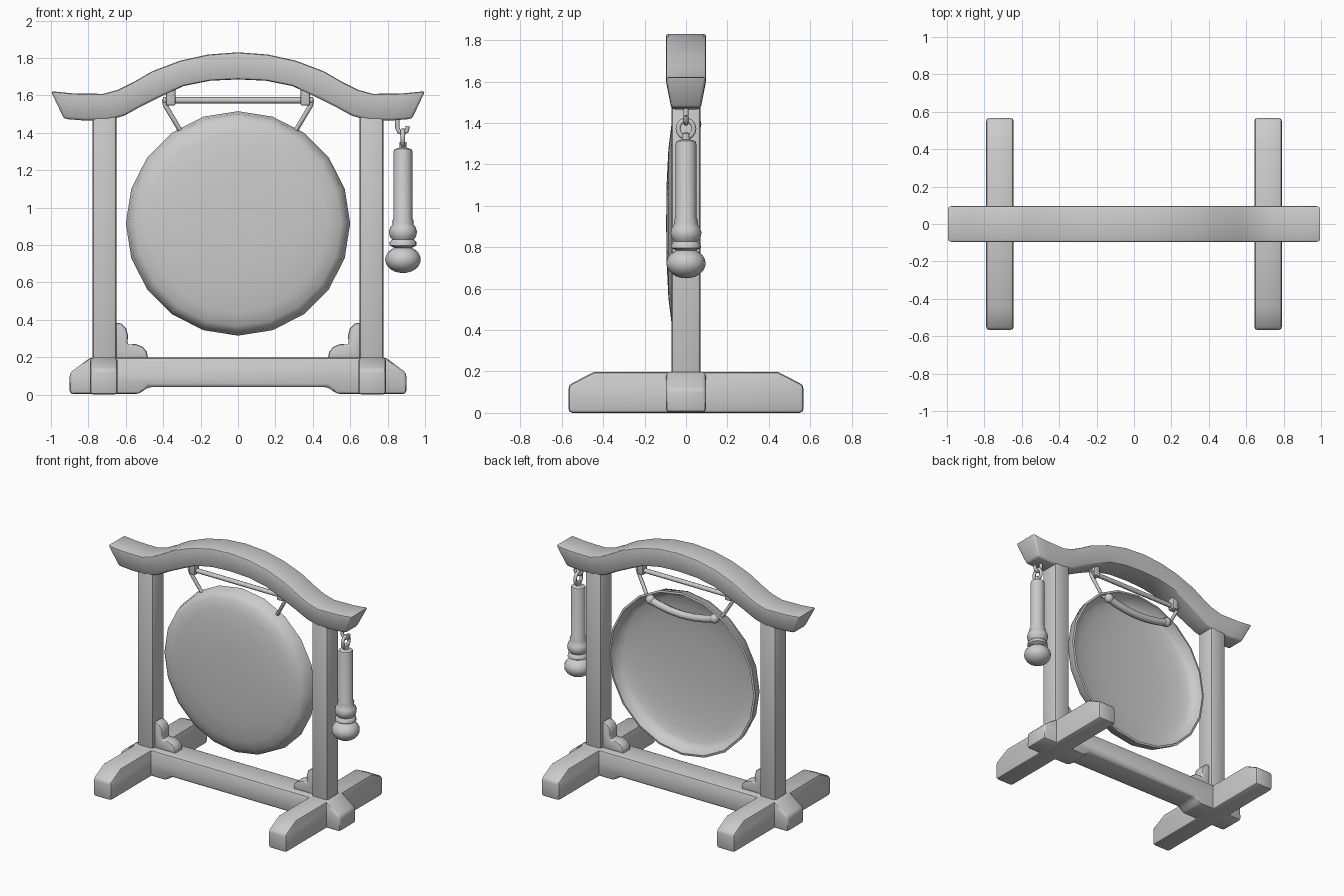
import bpy, bmesh, math
from mathutils import Vector, Matrix

if "Cube" in bpy.data.objects:
    bpy.data.objects.remove(bpy.data.objects["Cube"])


def finish(name, bm, bevel=0.0, angle=40):
    bmesh.ops.recalc_face_normals(bm, faces=bm.faces)
    if bevel:
        edges = [e for e in bm.edges if e.is_manifold and e.calc_face_angle() > math.radians(35)]
        bmesh.ops.bevel(bm, geom=edges, offset=bevel, segments=2, profile=0.5,
                        affect='EDGES', clamp_overlap=True)
    me = bpy.data.meshes.new(name)
    bm.to_mesh(me)
    bm.free()
    ob = bpy.data.objects.new(name, me)
    bpy.context.collection.objects.link(ob)
    bpy.ops.object.select_all(action='DESELECT')
    ob.select_set(True)
    bpy.context.view_layer.objects.active = ob
    bpy.ops.object.shade_smooth_by_angle(angle=math.radians(angle))
    return ob


def prism(name, pts, half, bevel, place):
    """Extrude a 2D outline; place(u, v, w) maps it into space."""
    bm = bmesh.new()
    a, b = [[bm.verts.new(place(u, v, w)) for u, v in pts] for w in (-half, half)]
    bm.faces.new(a)
    bm.faces.new(b[::-1])
    for i in range(len(pts)):
        j = (i + 1) % len(pts)
        bm.faces.new((a[i], a[j], b[j], b[i]))
    return finish(name, bm, bevel)


def lathe(name, prof, steps, axis, centre, angle=40):
    """Spin (radius, height) points about the y or z axis."""
    bm = bmesh.new()
    vs = []
    for r, h in prof:
        vs.append(bm.verts.new((r, h, 0) if axis == 'Y' else (r, 0, h)))
    es = [bm.edges.new(p) for p in zip(vs, vs[1:])]
    ax = (0, 1, 0) if axis == 'Y' else (0, 0, 1)
    # start at a vertex pointing along x
    bmesh.ops.spin(bm, geom=vs + es, cent=(0, 0, 0), axis=ax, angle=math.tau, steps=steps)
    bmesh.ops.remove_doubles(bm, verts=bm.verts, dist=1e-4)
    bmesh.ops.translate(bm, verts=bm.verts, vec=centre)
    return finish(name, bm, 0, angle)


def tube(name, pts, r, closed=False):
    cu = bpy.data.curves.new(name, 'CURVE')
    cu.dimensions = '3D'
    cu.bevel_depth = r
    cu.bevel_resolution = 2
    cu.use_fill_caps = True
    sp = cu.splines.new('POLY')
    sp.points.add(len(pts) - 1)
    for p, c in zip(sp.points, pts):
        p.co = (*c, 1)
    sp.use_cyclic_u = closed
    sp.use_smooth = True
    ob = bpy.data.objects.new(name, cu)
    bpy.context.collection.objects.link(ob)
    return ob


def box(name, lo, hi, bevel):
    bm = bmesh.new()
    lo, hi = Vector(lo), Vector(hi)
    bmesh.ops.create_cube(bm, size=1, matrix=Matrix.Translation((lo + hi) / 2)
                          @ Matrix.Diagonal((*(hi - lo), 1)))
    return finish(name, bm, bevel)


# arched top beam: x, top z, bottom x, bottom z, bottom half width
half = [(0, 1.83, 0, 1.685, .09), (.16, 1.818, .15, 1.678, .09), (.31, 1.785, .29, 1.65, .09),
        (.46, 1.728, .42, 1.59, .085), (.56, 1.67, .52, 1.54, .078), (.64, 1.63, .61, 1.49, .072),
        (.72, 1.608, .70, 1.466, .07), (.88, 1.61, .83, 1.466, .07), (1.0, 1.622, .93, 1.474, .07)]
sections = [(-a, b, -c, d, w) for a, b, c, d, w in half[:0:-1]] + half
bm = bmesh.new()
rings = [[bm.verts.new(p) for p in ((a, -.098, b), (a, .098, b), (c, w, d), (c, -w, d))]
         for a, b, c, d, w in sections]
for p, q in zip(rings, rings[1:]):
    for i in range(4):
        j = (i + 1) % 4
        bm.faces.new((p[i], p[j], q[j], q[i]))
bm.faces.new(rings[0])
bm.faces.new(rings[-1])
finish("top_beam", bm, .014)

# lower cross beam with stepped underside
right = [(.48, .04), (.53, .003), (.9, .003), (.9, .115), (.79, .198)]
prism("cross_beam", right + [(-x, z) for x, z in right[::-1]], .097, .018,
      lambda u, v, w: (u, w, v))

foot = [(.567, 0), (.567, .135), (.445, .197)]
lobes = [(.66, .19), (.66, .385), (.625, .38), (.598, .355), (.588, .315), (.592, .268),
         (.545, .27), (.51, .255), (.488, .23), (.48, .19)]
for s, side in ((-1, "left"), (1, "right")):
    # feet, posts and corner brackets
    prism(side + "_foot", foot + [(-y, z) for y, z in foot[::-1]], .074, .018,
          lambda u, v, w: (s * .717 + w, u, v))
    xs = sorted((s * .65, s * .777))
    box(side + "_post", (xs[0], -.07, .1), (xs[1], .07, 1.53), .016)
    prism(side + "_bracket", lobes, .045, .012, lambda u, v, w: (s * u, w, v))
    # bar mounts and hanging cords
    xs = sorted((s * .335, s * .385))
    box(side + "_bar_mount", (xs[0], -.028, 1.545), (xs[1], .028, 1.68), .008)
    tube(side + "_cord", [(s * .37, 0, 1.588), (s * .395, 0, 1.572), (s * .388, 0, 1.545),
                          (s * .305, .02, 1.405), (s * .265, .04, 1.385)], .013)
    bm = bmesh.new()
    bmesh.ops.create_uvsphere(bm, u_segments=12, v_segments=8, radius=.034,
                              matrix=Matrix.Translation((s * .262, .04, 1.393)))
    finish(side + "_cord_knot", bm)

tube("hanging_bar", [(-.4, 0, 1.573), (.4, 0, 1.573)], .017)
tube("back_roll", [(x, .04, 1.35 + .6 * x * x) for x in (-.26, -.19, -.1, 0, .1, .19, .26)], .027)

# hollow domed gong, open at the back
lathe("gong", [(0, -.096), (.2, -.093), (.36, -.085), (.48, -.07), (.55, -.052), (.585, -.025),
               (.6, .045), (.585, .048), (.57, -.015), (.53, -.036), (.46, -.053), (.34, -.068),
               (.2, -.077), (0, -.08)], 20, 'Y', (0, 0, .915), 50)

# mallet with turned handle and round head
head = [(.095 * math.cos(t), .742 - .02 + .095 * math.sin(t) * .76)
        for t in [math.radians(a) for a in range(-90, 61, 15)]]
lathe("mallet", head + [(.072, .797), (.071, .815), (.058, .828), (.07, .845), (.075, .87),
                        (.068, .895), (.056, .91), (.058, .927), (.05, .945), (.05, 1.30),
                        (.046, 1.312), (.02, 1.32), (.018, 1.35), (0, 1.355)],
      16, 'Z', (.882, 0, 0), 50)
tube("mallet_loop", [(.882, .038 * math.cos(t), 1.372 + .042 * math.sin(t))
                     for t in [math.tau * i / 14 for i in range(14)]], .012, True)
tube("mallet_hook", [(.852, 0, 1.5), (.852, 0, 1.425), (.862, 0, 1.405), (.882, 0, 1.398),
                     (.902, 0, 1.408), (.908, 0, 1.435)], .012)
